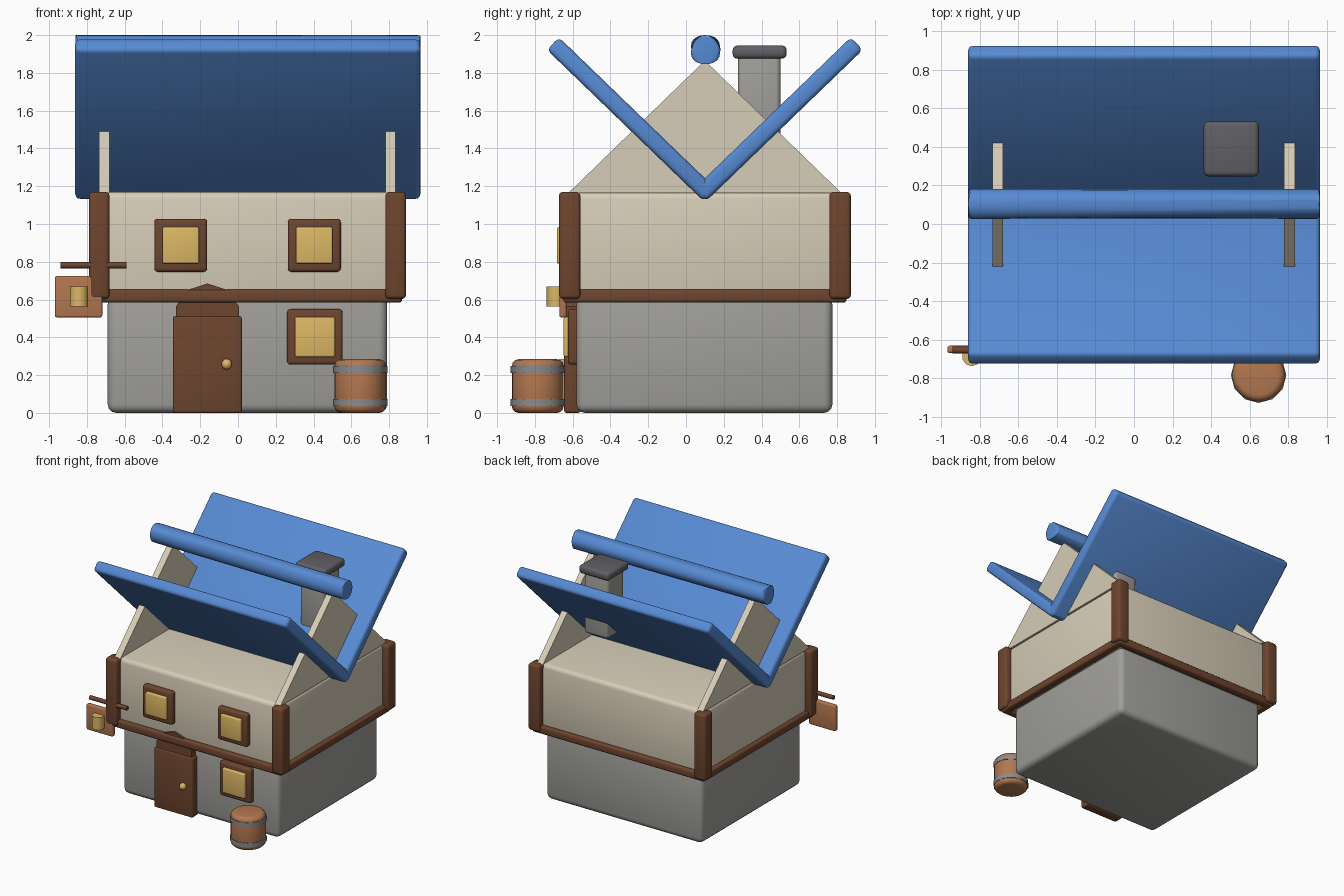
import bpy, bmesh, math
from mathutils import Matrix, Vector

if "Cube" in bpy.data.objects:
    bpy.data.objects.remove(bpy.data.objects["Cube"])

def mat(name, r, g, b):
    m = bpy.data.materials.new(name)
    m.diffuse_color = (r, g, b, 1)
    m.use_nodes = True
    m.node_tree.nodes["Principled BSDF"].inputs["Base Color"].default_value = m.diffuse_color
    return m

STONE = mat("stone grey", .35, .345, .325)
CREAM = mat("cream plaster", .68, .61, .48)
TIMBER = mat("dark timber", .155, .06, .028)
WOOD = mat("light wood", .45, .185, .08)
ROOF = mat("blue roof", .095, .255, .65)
GLOW = mat("warm yellow", .72, .48, .13)
CAP = mat("dark slate", .115, .115, .13)
METAL = mat("iron grey", .25, .26, .27)

def finish(name, bm, m, bevel=0, seg=3, smooth=True):
    """Optionally round the sharp edges, then make the object."""
    if bevel:
        edges = [e for e in bm.edges if e.calc_face_angle(0) > math.radians(50)]
        bmesh.ops.bevel(bm, geom=edges, offset=bevel, segments=seg,
                        profile=.5, affect='EDGES', clamp_overlap=True)
    bmesh.ops.recalc_face_normals(bm, faces=bm.faces[:])
    me = bpy.data.meshes.new(name)
    bm.to_mesh(me)
    bm.free()
    me.materials.append(m)
    ob = bpy.data.objects.new(name, me)
    bpy.context.collection.objects.link(ob)
    if smooth:
        bpy.ops.object.select_all(action='DESELECT')
        ob.select_set(True)
        bpy.context.view_layer.objects.active = ob
        bpy.ops.object.shade_smooth_by_angle(angle=math.radians(40))
    return ob

def box(name, x, y, z, m, bevel=0, rot_x=0):
    """Box from (min, max) ranges, turned about its centre."""
    bm = bmesh.new()
    bmesh.ops.create_cube(bm, size=1)
    size = [r[1] - r[0] for r in (x, y, z)]
    mid = [(r[1] + r[0]) / 2 for r in (x, y, z)]
    bm.transform(Matrix.Translation(mid) @ Matrix.Rotation(rot_x, 4, 'X')
                 @ Matrix.Diagonal((*size, 1)))
    return finish(name, bm, m, bevel)

def cyl(name, c, r, length, axis, m, n=24, bevel=0, smooth=True):
    bm = bmesh.new()
    bmesh.ops.create_cone(bm, cap_ends=True, segments=n, radius1=r, radius2=r, depth=length)
    rot = {'X': Matrix.Rotation(math.pi / 2, 4, 'Y'),
           'Y': Matrix.Rotation(math.pi / 2, 4, 'X'), 'Z': Matrix()}[axis]
    bm.transform(Matrix.Translation(c) @ rot)
    return finish(name, bm, m, bevel, smooth=smooth)

CX, CY = .05, .10            # house centre
HX, HY = .785, .716          # half size of the upper floor

# Walls
box("stone_base", (-.69, .79), (-.58, .775), (0, .62), STONE, .045)
box("upper_floor", (CX - HX, CX + HX), (CY - HY, CY + HY), (.6, 1.17), CREAM, .035)

# Corner posts and bottom beams
for sx in (-1, 1):
    for sy in (-1, 1):
        x, y = CX + sx * HX, CY + sy * HY
        box("corner_post", (x - .055, x + .055), (y - .057, y + .057), (.603, 1.17), TIMBER, .022)
for s in (-1, 1):
    y, x = CY + s * HY, CX + s * HX
    box("long_beam", (CX - HX - .03, CX + HX + .03), (y - .034, y + .034), (.584, .652), TIMBER, .016)
    box("side_beam", (x - .034, x + .034), (CY - HY, CY + HY), (.584, .652), TIMBER, .016)

# Triangular gables, flush with the end walls
for x0 in (-.735, .78):
    bm = bmesh.new()
    f = bm.faces.new([bm.verts.new((x0, y, z)) for y, z in
                      ((CY - .722, 1.165), (CY + .722, 1.165), (CY, 1.865))])
    r = bmesh.ops.extrude_face_region(bm, geom=[f])
    bmesh.ops.translate(bm, vec=(.055, 0, 0),
                        verts=[v for v in r["geom"] if isinstance(v, bmesh.types.BMVert)])
    finish("gable", bm, CREAM, smooth=False)

# Roof panels standing in a V, and the ridge pole
for s in (-1, 1):
    y = CY + s * .39
    box("roof_panel", (-.862, .966), (y - .576, y + .576), (1.555 - .046, 1.555 + .046),
        ROOF, .026, rot_x=s * math.radians(44))
cyl("ridge_pole", (.052, .103, 1.923), .077, 1.826, 'X', ROOF, 24, .018)

# Chimney
box("chimney", (.393, .617), (.275, .50), (1.36, 1.90), STONE, .025)
box("chimney_cap", (.362, .648), (.247, .533), (1.875, 1.945), CAP, .025)

# Windows: frame with a raised pane
def window(x, z, h, p, wall):
    box("window_frame", (x - h, x + h), (wall - .045, wall + .03), (z - h, z + h), TIMBER, .018)
    box("window_pane", (x - p, x + p), (wall - .068, wall), (z - p, z + p), GLOW, .01)

window(-.303, .887, .14, .097, CY - HY)
window(.404, .887, .14, .097, CY - HY)
window(.407, .402, .147, .106, -.58)

# Door with arched head and knob
box("door", (-.345, .02), (-.645, -.56), (0, .512), TIMBER, .012)
cyl("door_arch", (-.162, -.595, .51), .175, .08, 'Y', TIMBER, 10, smooth=False)
bm = bmesh.new()
bmesh.ops.create_uvsphere(bm, u_segments=10, v_segments=6, radius=.029)
bm.transform(Matrix.Translation((-.06, -.66, .258)))
finish("door_knob", bm, GLOW)

# Barrel with two hoops
cyl("barrel", (.647, -.785, .142), .137, .284, 'Z', WOOD, 24, .035)
for z in (.055, .23):
    cyl("barrel_hoop", (.647, -.785, z), .144, .038, 'Z', METAL, 12)

# Hanging sign with lamp
cyl("sign_arm", (-.765, -.655, .782), .018, .352, 'X', TIMBER, 10)
box("sign_board", (-.969, -.718), (-.67, -.632), (.505, .725), WOOD, .012)
cyl("lamp", (-.842, -.688, .616), .05, .108, 'Z', GLOW, 10)
